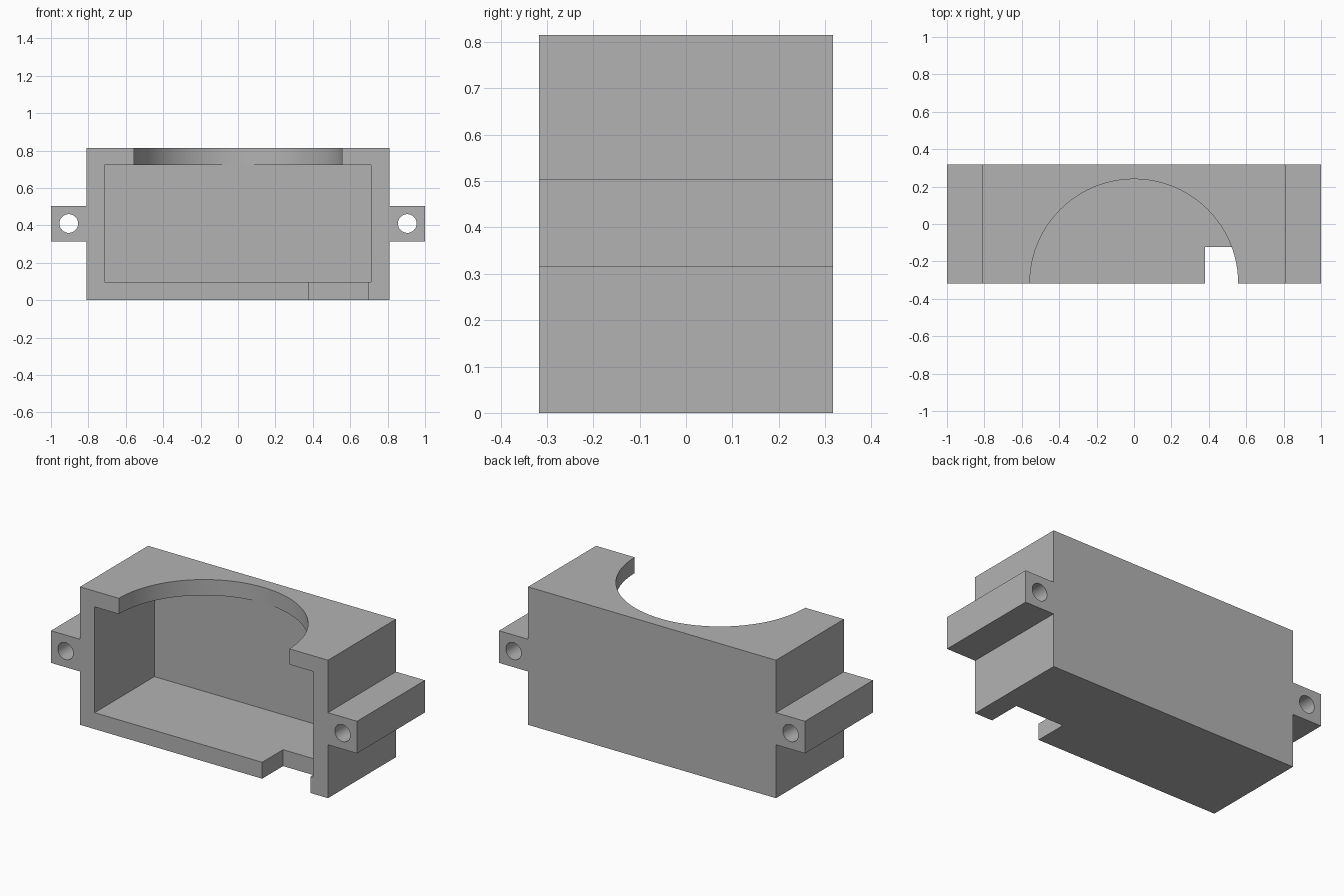
import bpy
import bmesh

W, D, H = 0.81, 0.317, 0.815          # body half width, half depth, height
TAB_LOW, TAB_HIGH = 0.315, 0.505      # mounting tab heights

if "Cube" in bpy.data.objects:
    bpy.data.objects.remove(bpy.data.objects["Cube"])

grey = bpy.data.materials.new("plain grey")
grey.use_nodes = True
colour = (0.45, 0.45, 0.45, 1)
grey.diffuse_color = colour
grey.node_tree.nodes["Principled BSDF"].inputs["Base Color"].default_value = colour


def box(name, low, high):
    bpy.ops.mesh.primitive_cube_add(
        size=1, location=[(a + b) / 2 for a, b in zip(low, high)])
    ob = bpy.context.object
    ob.name = name
    ob.scale = [b - a for a, b in zip(low, high)]
    return ob


def cylinder(name, radius, depth, location, sides, rotation=(0, 0, 0)):
    bpy.ops.mesh.primitive_cylinder_add(
        vertices=sides, radius=radius, depth=depth, location=location, rotation=rotation)
    bpy.context.object.name = name
    return bpy.context.object


def cut(target, cutter):
    mod = target.modifiers.new(cutter.name, "BOOLEAN")
    mod.operation, mod.solver, mod.object = "DIFFERENCE", "EXACT", cutter
    bpy.context.view_layer.objects.active = target
    bpy.ops.object.modifier_apply(modifier=mod.name)
    bpy.data.objects.remove(cutter)


# Housing: front outline with a mounting tab on each side, extruded to full depth
half = [(W, 0), (W, TAB_LOW), (1, TAB_LOW), (1, TAB_HIGH), (W, TAB_HIGH), (W, H)]
outline = half + [(-x, z) for x, z in reversed(half)]
bm = bmesh.new()
front = bm.faces.new([bm.verts.new((x, -D, z)) for x, z in outline])
extruded = bmesh.ops.extrude_face_region(bm, geom=[front])["geom"]
bmesh.ops.translate(bm, vec=(0, 2 * D, 0),
                    verts=[v for v in extruded if isinstance(v, bmesh.types.BMVert)])
bmesh.ops.recalc_face_normals(bm, faces=bm.faces)
mesh = bpy.data.meshes.new("housing")
bm.to_mesh(mesh)
bm.free()
housing = bpy.data.objects.new("housing", mesh)
bpy.context.collection.objects.link(housing)
mesh.materials.append(grey)

# Open front cavity, round roof opening and floor notch
cut(housing, box("cavity", (-0.715, -0.5, 0.097), (0.712, 0.241, 0.722)))
cut(housing, cylinder("roof_opening", 0.557, 0.4, (0, -D, 0.87), 96))
cut(housing, box("floor_notch", (0.38, -0.5, -0.1), (0.695, -0.122, 0.15)))

# Screw holes through the tabs
for side in (-1, 1):
    cut(housing, cylinder("screw_hole", 0.05, 1, (side * 0.905, 0, 0.41), 48, (1.5708, 0, 0)))

bpy.ops.object.select_all(action="DESELECT")
housing.select_set(True)
bpy.context.view_layer.objects.active = housing
bpy.ops.object.shade_smooth_by_angle()
